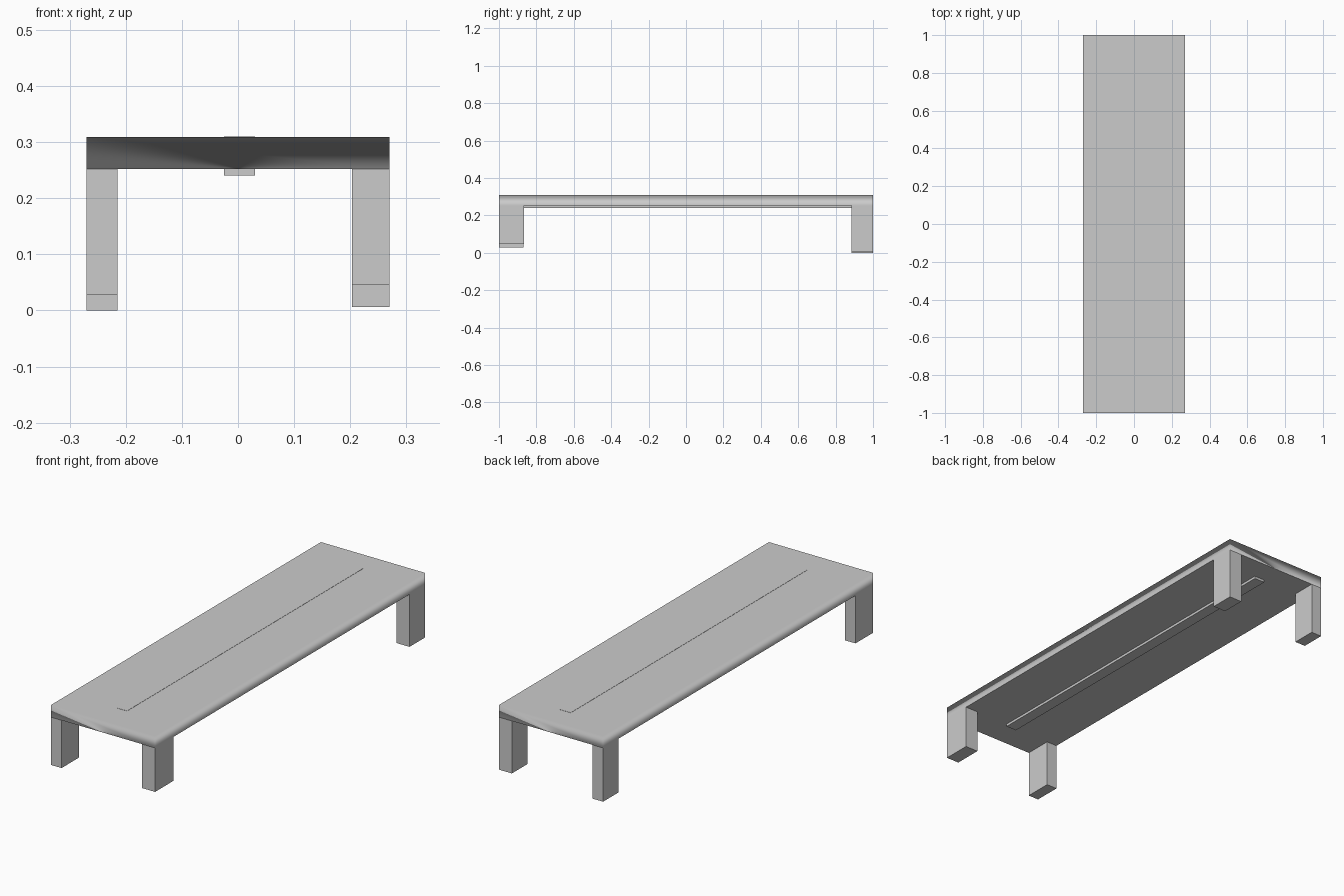
import bpy, bmesh

if "Cube" in bpy.data.objects:
    bpy.data.objects.remove(bpy.data.objects["Cube"])

def box(name, x0, x1, y0, y1, z0, z1):
    bm = bmesh.new()
    bmesh.ops.create_cube(bm, size=1)
    for v in bm.verts:
        v.co.x = x1 if v.co.x > 0 else x0
        v.co.y = y1 if v.co.y > 0 else y0
        v.co.z = z1 if v.co.z > 0 else z0
    me = bpy.data.meshes.new(name)
    bm.to_mesh(me)
    bm.free()
    ob = bpy.data.objects.new(name, me)
    bpy.context.collection.objects.link(ob)
    return ob

W, L = 0.27, 1.0
BOTTOM, TOP = 0.252, 0.309

# table top: soft shading over the upper rim, crisp underside
top = box("table_top", -W, W, -L, L, BOTTOM, TOP)
for p in top.data.polygons:
    p.use_smooth = True
for e in top.data.edges:
    e.use_edge_sharp = all(top.data.vertices[i].co.z < BOTTOM + 0.01 for i in e.vertices)
wn = top.modifiers.new("soft_rim", 'WEIGHTED_NORMAL')
wn.keep_sharp = True
wn.weight = 100

# centre rail, set through the top and showing below it
box("centre_rail", -0.025, 0.03, -0.865, 0.89, 0.24, TOP + 0.001)

# four corner legs: side, end, width, depth, foot height
for name, sx, sy, w, d, foot in (
        ("front_left_leg", -1, -1, 0.055, 0.13, 0.028),
        ("front_right_leg", 1, -1, 0.067, 0.135, 0.046),
        ("back_left_leg", -1, 1, 0.055, 0.115, 0.0),
        ("back_right_leg", 1, 1, 0.067, 0.115, 0.006)):
    xs = sorted((sx * W, sx * (W - w)))
    ys = sorted((sy * L, sy * (L - d)))
    box(name, *xs, *ys, foot, BOTTOM)
